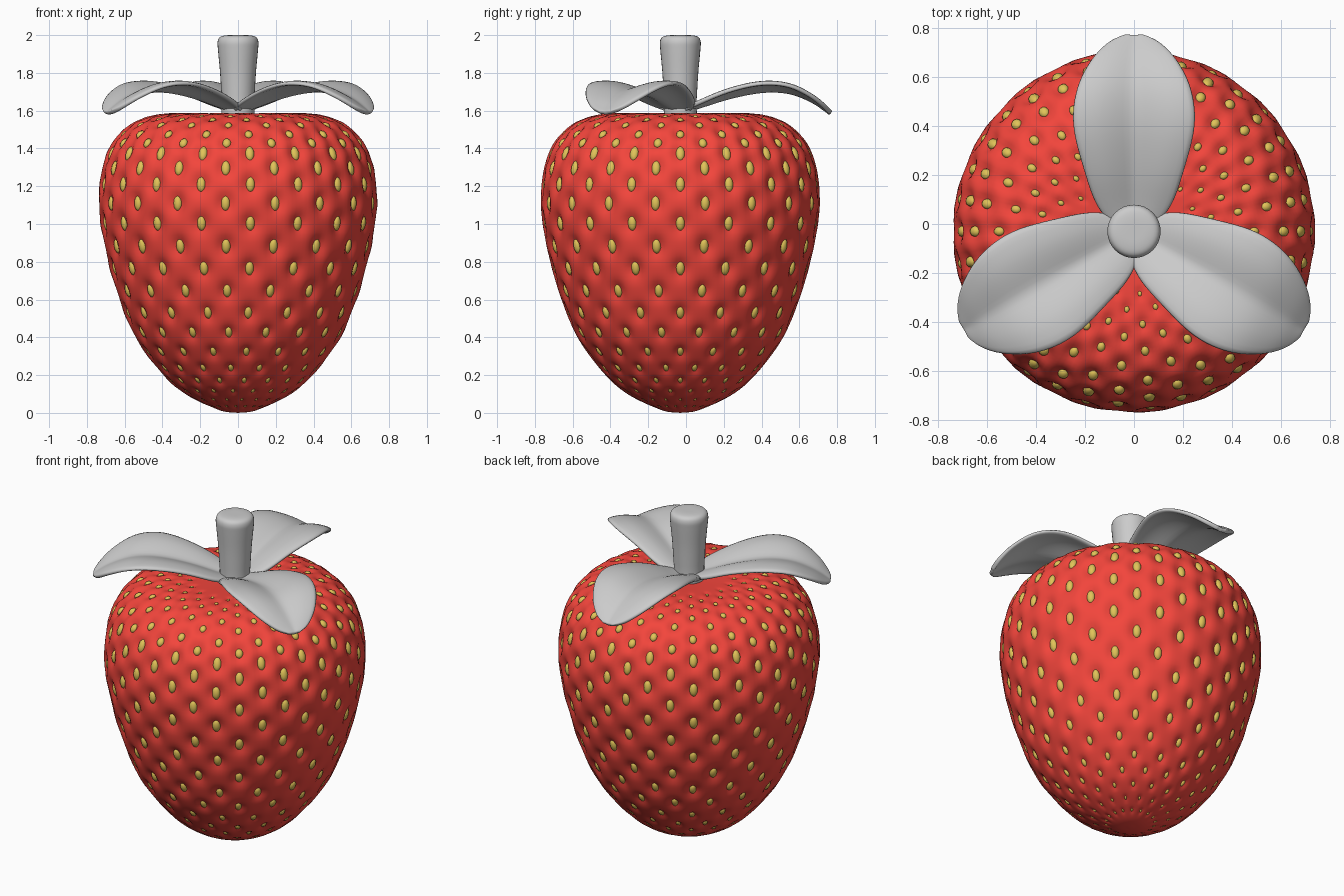
import bpy, bmesh, math
from mathutils import Vector, Matrix

if "Cube" in bpy.data.objects:
    bpy.data.objects.remove(bpy.data.objects["Cube"])

CY = -0.03          # y of the fruit axis
N = 17              # seeds per ring
SEG = N * 12        # body segments


def spline(pts, n):
    """Smooth curve through a few points."""
    p = [Vector(q) for q in pts]
    p = [p[0] * 2 - p[1]] + p + [p[-1] * 2 - p[-2]]
    out = []
    for a, b, c, d in zip(p, p[1:], p[2:], p[3:]):
        for i in range(n):
            t = i / n
            out.append(0.5 * (2 * b + (c - a) * t + (2 * a - 5 * b + 4 * c - d) * t * t
                              + (3 * b - a - 3 * c + d) * t ** 3))
    return out + [p[-2]]


def make(name, bm, color=None):
    bmesh.ops.recalc_face_normals(bm, faces=bm.faces)
    for f in bm.faces:
        f.smooth = True
    me = bpy.data.meshes.new(name)
    bm.to_mesh(me)
    bm.free()
    ob = bpy.data.objects.new(name, me)
    bpy.context.collection.objects.link(ob)
    ob.location.y = CY
    if color:
        mat = bpy.data.materials.new(name + "_color")
        mat.diffuse_color = (*color, 1)
        mat.use_nodes = True
        mat.node_tree.nodes["Principled BSDF"].inputs["Base Color"].default_value = mat.diffuse_color
        me.materials.append(mat)
    return ob


def lathe(profile, seg, offset=None):
    """Revolve (r, z) points; the first and last points become poles."""
    bm = bmesh.new()
    rings = []
    for i, p in enumerate(profile[1:-1], 1):
        ring = []
        for k in range(seg):
            a = 2 * math.pi * k / seg
            q = offset(i, a) if offset else p
            ring.append(bm.verts.new((q[0] * math.cos(a), q[0] * math.sin(a), q[1])))
        rings.append(ring)
    low = bm.verts.new((0, 0, profile[0][1]))
    high = bm.verts.new((0, 0, profile[-1][1]))
    for k in range(seg):
        j = (k + 1) % seg
        bm.faces.new((low, rings[0][j], rings[0][k]))
        bm.faces.new((high, rings[-1][k], rings[-1][j]))
        for a, b in zip(rings, rings[1:]):
            bm.faces.new((a[k], a[j], b[j], b[k]))
    return bm


# Body profile, resampled evenly along its length
fine = spline([(0, 0), (0.1, 0.015), (0.28, 0.1), (0.41, 0.215), (0.545, 0.4), (0.63, 0.6),
               (0.69, 0.8), (0.73, 1.0), (0.74, 1.14), (0.725, 1.29), (0.68, 1.42),
               (0.6, 1.51), (0.51, 1.56), (0.4, 1.585), (0.25, 1.585), (0, 1.57)], 40)
arc = [0.0]
for a, b in zip(fine, fine[1:]):
    arc.append(arc[-1] + (b - a).length)
RINGS = 140
prof, length, j = [], [], 0
for i in range(RINGS + 1):
    s = arc[-1] * i / RINGS
    while j < len(arc) - 1 and arc[j] < s - 1e-9:
        j += 1
    prof.append(fine[j])
    length.append(arc[j])
normals = []
for i in range(RINGS + 1):
    t = (prof[min(i + 1, RINGS)] - prof[max(i - 1, 0)]).normalized()
    normals.append(Vector((t.y, -t.x)))

# Seed rings: by height on the flanks, by radius on the crown
side_z = [0.03, 0.065, 0.11, 0.165, 0.23, 0.315, 0.42, 0.525, 0.64, 0.76, 0.88, 1.0,
          1.11, 1.21, 1.3, 1.38, 1.44, 1.49]
top_r = [0.56, 0.495, 0.435, 0.38, 0.32, 0.255]
idx = [min(range(len(fine) - 80), key=lambda i: abs(fine[i].y - z)) for z in side_z]
idx += [min((i for i in range(len(fine)) if fine[i].y > 1.45),
            key=lambda i: abs(fine[i].x - r)) for r in top_r]
rows = []
for n, i in enumerate(idx):
    p = fine[i]
    t = (fine[i + 1] - fine[i - 1]).normalized()
    phase = 0.5 if n % 2 == 0 else 0.0      # ring at z = 1.11 is half a step round
    rows.append((arc[i], p, t, phase, max(0.28, min(1.0, p.x / 0.7))))
STEP = 2 * math.pi / N


def dimpled(i, a):
    d = 0
    for s, p, t, phase, f in rows:
        ds = (length[i] - s) / (0.055 * f)
        if abs(ds) < 2.5:
            u = a / STEP - phase
            da = (u - round(u)) * STEP * prof[i].x / (0.042 * f)
            d += 0.032 * f * math.exp(-ds * ds - da * da)
    return prof[i] - normals[i] * d


make("berry_body", lathe(prof, SEG, dimpled), (0.9, 0.06, 0.045))

# Seeds sunk in the dimples
bm = bmesh.new()
for s, p, t, phase, f in rows:
    tall = 0.042 if p.y < 1.4 else 0.03
    for k in range(N):
        a = (k + phase) * STEP
        radial = Vector((math.cos(a), math.sin(a), 0))
        out = radial * t.y - Vector((0, 0, t.x))
        up = radial * t.x + Vector((0, 0, t.y))
        across = up.cross(out)
        pos = radial * p.x + Vector((0, 0, p.y)) - out * 0.026 * f
        m = Matrix((across * 0.024 * f, up * tall * f, out * 0.02 * f)).transposed().to_4x4()
        m.translation = pos
        bmesh.ops.create_icosphere(bm, subdivisions=2, radius=1, matrix=m)
make("seeds", bm, (0.75, 0.55, 0.1))

# Stem
make("stem", lathe(spline([(0, 1.54), (0.08, 1.55), (0.086, 1.65), (0.095, 1.8), (0.106, 1.92),
                           (0.108, 1.965), (0.095, 1.99), (0.06, 1.999), (0, 2.0)], 4), 32))

# Leaves: (distance out, half width, midrib height), grooved along the midrib
spine = spline([(0.0, 0.06, 1.595), (0.1, 0.15, 1.62), (0.25, 0.205, 1.665), (0.43, 0.25, 1.7),
                (0.58, 0.235, 1.695), (0.7, 0.175, 1.65), (0.77, 0.1, 1.605),
                (0.797, 0.03, 1.585)], 3)
for n, name in enumerate(("leaf_back", "leaf_left", "leaf_right")):
    bm = bmesh.new()
    grid = []
    for u, w, z in spine:
        lift = 0.05 * math.sin(math.pi * min(1, u / 0.8)) ** 0.7 if u > 0 else 0
        row = []
        for k in range(-5, 6):
            v = k / 5
            hump = math.sin(min(abs(v) * 1.25, 1) * math.pi / 2) - 0.35 * max(0, abs(v) - 0.6)
            row.append(bm.verts.new((w * v, u, z + lift * hump)))
        grid.append(row)
    for a, b in zip(grid, grid[1:]):
        for k in range(10):
            bm.faces.new((a[k], a[k + 1], b[k + 1], b[k]))
    leaf = make(name, bm)
    leaf.rotation_euler.z = n * 2 * math.pi / 3
    sol = leaf.modifiers.new("thickness", 'SOLIDIFY')
    sol.thickness = 0.025
    sol.offset = 0
    sub = leaf.modifiers.new("smooth", 'SUBSURF')
    sub.levels = sub.render_levels = 1
